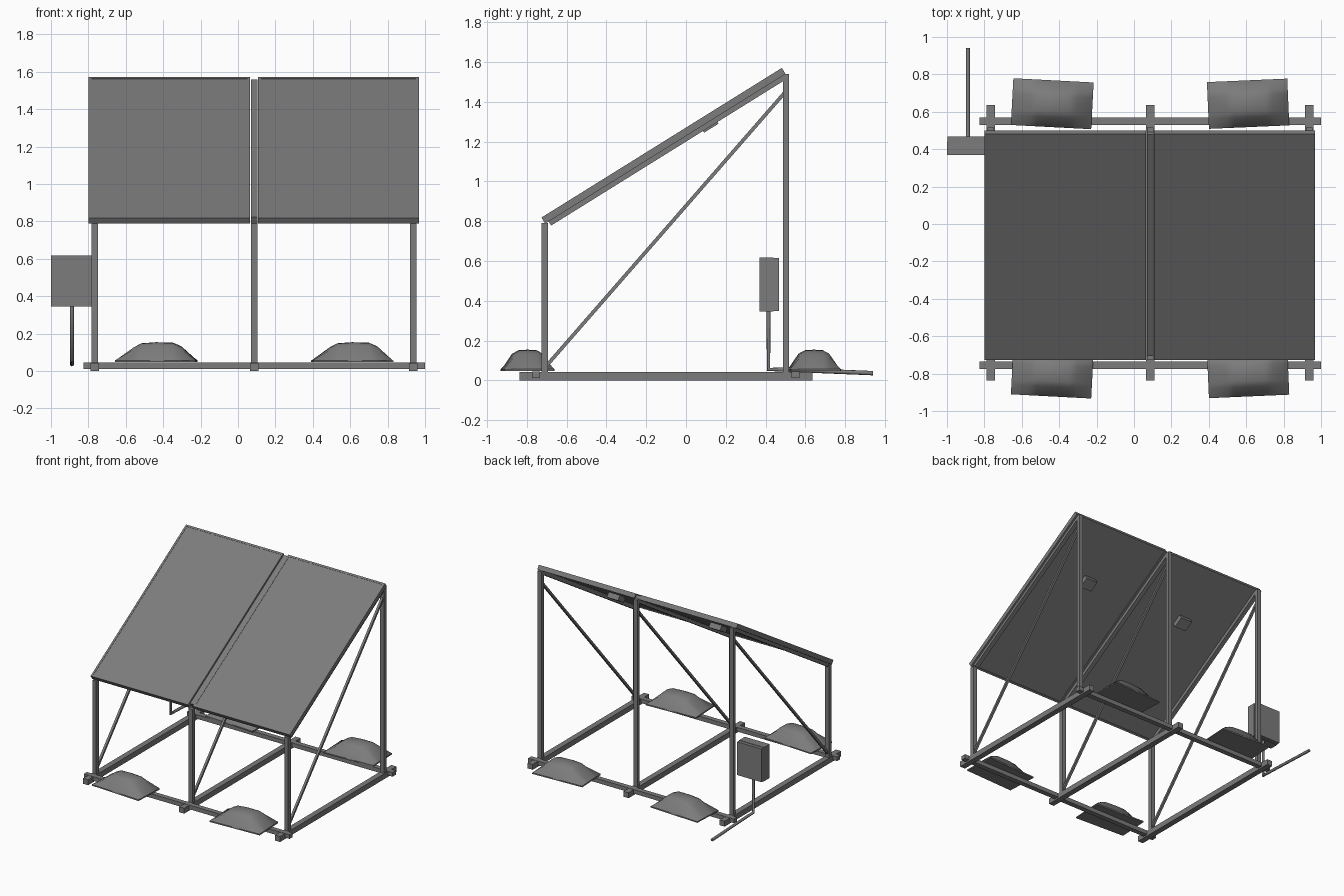
import bpy, bmesh, math
from mathutils import Matrix, Vector

if "Cube" in bpy.data.objects:
    bpy.data.objects.remove(bpy.data.objects["Cube"])

TILT = math.radians(31.9)
FRAMES_X = (-0.765, 0.087, 0.937)
# local frame of the tilted table: y runs up the slope, z is its normal
SLOPE = Matrix.Translation((0, -0.71, 0.829)) @ Matrix.Rotation(TILT, 4, 'X')

# The whole model is one dark grey
DARK = bpy.data.materials.new("dark_grey")
DARK.diffuse_color = (0.2, 0.2, 0.2, 1)
DARK.use_nodes = True
DARK.node_tree.nodes["Principled BSDF"].inputs["Base Color"].default_value = DARK.diffuse_color


def finish(name, bm, mat=Matrix()):
    bmesh.ops.recalc_face_normals(bm, faces=bm.faces)
    me = bpy.data.meshes.new(name)
    bm.to_mesh(me)
    bm.free()
    me.materials.append(DARK)
    ob = bpy.data.objects.new(name, me)
    ob.matrix_world = mat
    bpy.context.collection.objects.link(ob)
    return ob


def add_box(bm, x, y, z):
    """Add a box given by its (min, max) range on each axis."""
    m = Matrix.Translation([(a + b) / 2 for a, b in (x, y, z)])
    m = m @ Matrix.Diagonal([b - a for a, b in (x, y, z)] + [1])
    bmesh.ops.create_cube(bm, size=1, matrix=m)


def box(name, x, y, z, mat=Matrix()):
    bm = bmesh.new()
    add_box(bm, x, y, z)
    return finish(name, bm, mat)


def around(c, w):
    return (c - w / 2, c + w / 2)


def bar(name, a, b, w):
    """Square bar between two points."""
    a, b = Vector(a), Vector(b)
    d = b - a
    m = Matrix.Translation(a) @ d.to_track_quat('Z', 'Y').to_matrix().to_4x4()
    return box(name, (-w / 2, w / 2), (-w / 2, w / 2), (0, d.length), m)


# Base rails, posts, braces and sloping rails of the three side frames
for i, x in enumerate(FRAMES_X):
    box(f"base_rail_{i}", around(x, 0.045), (-0.838, 0.635), (0, 0.043))
    box(f"front_post_{i}", around(x, 0.034), (-0.727, -0.693), (0.04, 0.79))
    box(f"back_post_{i}", around(x, 0.034), (0.487, 0.517), (0.04, 1.54))
    bar(f"brace_{i}", (x, -0.70, 0.075), (x, 0.495, 1.445), 0.018)
    top = -0.008 if i == 1 else -0.03
    box(f"slope_rail_{i}", around(x, 0.034), (0, 1.395), (-0.06, top), SLOPE)

# Cross rails
for name, y in (("front_cross_rail", -0.755), ("back_cross_rail", 0.55)):
    box(name, (-0.825, 1.0), around(y, 0.04), (0.012, 0.045))

# Solar panels: frame, recessed sheet and junction box
S0, S1, LIP = -0.02, 1.404, 0.015
for name, x0, x1 in (("left", -0.798, 0.065), ("right", 0.107, 0.968)):
    bm = bmesh.new()
    n = (-0.036, 0)
    add_box(bm, (x0, x0 + LIP), (S0, S1), n)
    add_box(bm, (x1 - LIP, x1), (S0, S1), n)
    add_box(bm, (x0 + LIP, x1 - LIP), (S0, S0 + LIP), n)
    add_box(bm, (x0 + LIP, x1 - LIP), (S1 - LIP, S1), n)
    finish(f"{name}_panel_frame", bm, SLOPE)
    box(f"{name}_panel_sheet", (x0 + LIP, x1 - LIP), (S0 + LIP, S1 - LIP),
        (-0.03, -0.002), SLOPE)
    box(f"{name}_junction_box", around((x0 + x1) / 2, 0.1), (0.90, 0.985),
        (-0.07, -0.03), SLOPE)

# Ballast bags: a domed grid closed underneath
PROFILE_X = ((-1, 0), (-0.55, 0.73), (-0.37, 0.94), (0, 1),
             (0.42, 0.97), (0.62, 0.78), (1, 0))
PROFILE_Y = ((-1, 0), (-0.58, 0.82), (-0.35, 0.98), (0, 1),
             (0.35, 0.98), (0.58, 0.82), (1, 0))


def bag(name, x, y, angle):
    bm = bmesh.new()
    rows = [[bm.verts.new((u * 0.215, v * 0.125, 0.057 + 0.097 * f * g))
             for u, f in PROFILE_X] for v, g in PROFILE_Y]
    for r, s in zip(rows, rows[1:]):
        for k in range(len(r) - 1):
            bm.faces.new((r[k], r[k + 1], s[k + 1], s[k]))
    rim = [e for e in bm.edges if e.is_boundary]
    skirt = bmesh.ops.extrude_edge_only(bm, edges=rim)["geom"]
    for v in skirt:
        if isinstance(v, bmesh.types.BMVert):
            v.co.z = 0.047
    bmesh.ops.holes_fill(bm, edges=[e for e in bm.edges if e.is_boundary], sides=0)
    mat = Matrix.Translation((x, y, 0)) @ Matrix.Rotation(math.radians(angle), 4, 'Z')
    ob = finish(name, bm, mat)
    bpy.context.view_layer.objects.active = ob
    ob.select_set(True)
    bpy.ops.object.shade_smooth_by_angle(angle=math.radians(30))
    ob.select_set(False)


for end, y in (("front", -0.797), ("back", 0.643)):
    bag(f"{end}_left_ballast_bag", -0.437, y, -3)
    bag(f"{end}_right_ballast_bag", 0.61, y, 2.5)

# Control box with its lid
box("control_box", (-1.0, -0.78), (0.37, 0.44), (0.345, 0.617))
box("control_box_lid", (-0.998, -0.782), (0.44, 0.468), (0.348, 0.614))

# Conduit swept along a bent path
cu = bpy.data.curves.new("conduit", 'CURVE')
cu.dimensions = '3D'
cu.bevel_depth = 0.011
cu.bevel_resolution = 2
cu.use_fill_caps = True
cu.materials.append(DARK)
path = ((0.415, 0.35), (0.415, 0.055), (0.5, 0.054), (0.94, 0.036))
sp = cu.splines.new('POLY')
sp.points.add(len(path) - 1)
for p, (y, z) in zip(sp.points, path):
    p.co = (-0.888, y, z, 1)
bpy.context.collection.objects.link(bpy.data.objects.new("conduit", cu))
